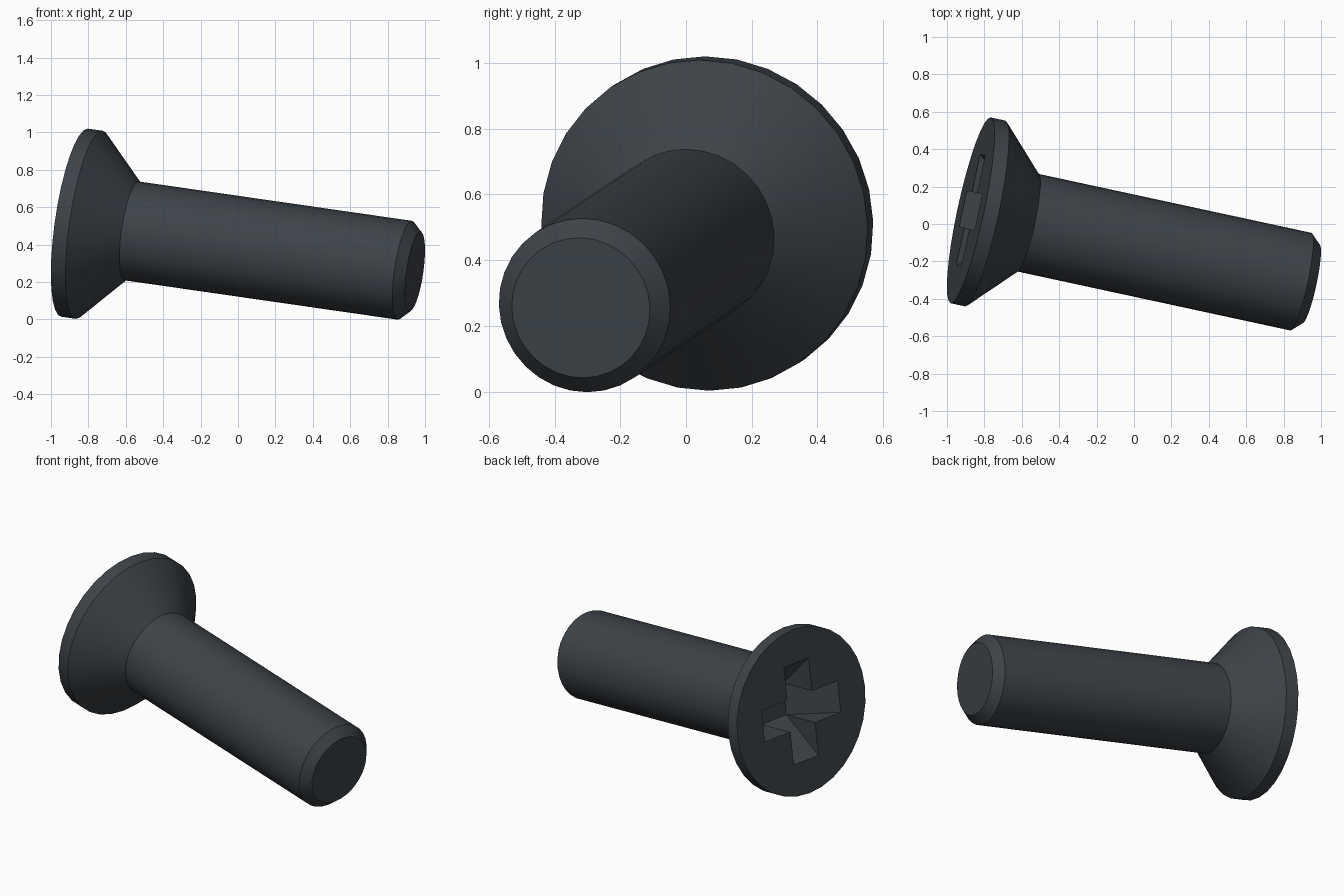
import bpy, bmesh, math
from mathutils import Vector, Matrix

if "Cube" in bpy.data.objects:
    bpy.data.objects.remove(bpy.data.objects["Cube"], do_unlink=True)

steel = bpy.data.materials.new("dark_steel")
steel.use_nodes = True
COLOUR = (0.047, 0.056, 0.066, 1)
steel.diffuse_color = COLOUR
steel.node_tree.nodes["Principled BSDF"].inputs["Base Color"].default_value = COLOUR

# Tilted frame: local z runs from the head face to the tip
axis = Vector((1, -0.216, -0.144)).normalized()
side = Vector((0, 0, 1)).cross(axis).normalized()
up = axis.cross(side)
frame = Matrix((side, up, axis)).transposed().to_4x4()
frame.translation = (-0.873, 0.073, 0.517)


def add_object(name, bm):
    bmesh.ops.recalc_face_normals(bm, faces=bm.faces)
    mesh = bpy.data.meshes.new(name)
    bm.to_mesh(mesh)
    bm.free()
    mesh.materials.append(steel)
    obj = bpy.data.objects.new(name, mesh)
    obj.matrix_world = frame
    bpy.context.collection.objects.link(obj)
    return obj


def lathe(name, profile, sides):
    """Closed solid from (radius, distance) rings."""
    bm = bmesh.new()
    rings = []
    for r, z in profile:
        angles = [math.tau * i / sides for i in range(sides)]
        rings.append([bm.verts.new((r * math.cos(a), r * math.sin(a), z)) for a in angles])
    for low, high in zip(rings, rings[1:]):
        for i in range(sides):
            j = (i + 1) % sides
            bm.faces.new((low[i], low[j], high[j], high[i]))
    bm.faces.new(rings[0])
    bm.faces.new(rings[-1])
    return add_object(name, bm)


def slot_cutter(name, turn):
    """Wedge-ended slot, sloping from its tips down to the middle."""
    bm = bmesh.new()
    half = 0.098
    profile = [(-0.319, -0.02), (0.319, -0.02), (half, 0.25), (-half, 0.25)]
    face = bm.faces.new([bm.verts.new((x, -half, z)) for x, z in profile])
    ext = bmesh.ops.extrude_face_region(bm, geom=[face])
    moved = [v for v in ext["geom"] if isinstance(v, bmesh.types.BMVert)]
    bmesh.ops.translate(bm, verts=moved, vec=(0, 2 * half, 0))
    bm.transform(Matrix.Rotation(turn, 4, "Z"))
    obj = add_object(name, bm)
    obj.hide_render = True
    return obj


# Screw body: rim, countersunk cone, shank, chamfered tip
screw = lathe("countersunk_screw", [
    (0.508, 0), (0.508, 0.08), (0.267, 0.316), (0.267, 1.824), (0.215, 1.879)], 32)
bpy.context.view_layer.objects.active = screw
screw.select_set(True)

# Cross recess in the head
for i in range(2):
    cutter = slot_cutter("recess_cutter", i * math.pi / 2)
    cut = screw.modifiers.new("recess", "BOOLEAN")
    cut.operation = "DIFFERENCE"
    cut.solver = "EXACT"
    cut.object = cutter
    bpy.context.view_layer.update()
    bpy.ops.object.modifier_apply(modifier=cut.name)
    bpy.data.objects.remove(cutter, do_unlink=True)

bpy.ops.object.shade_smooth_by_angle(angle=math.radians(30))
